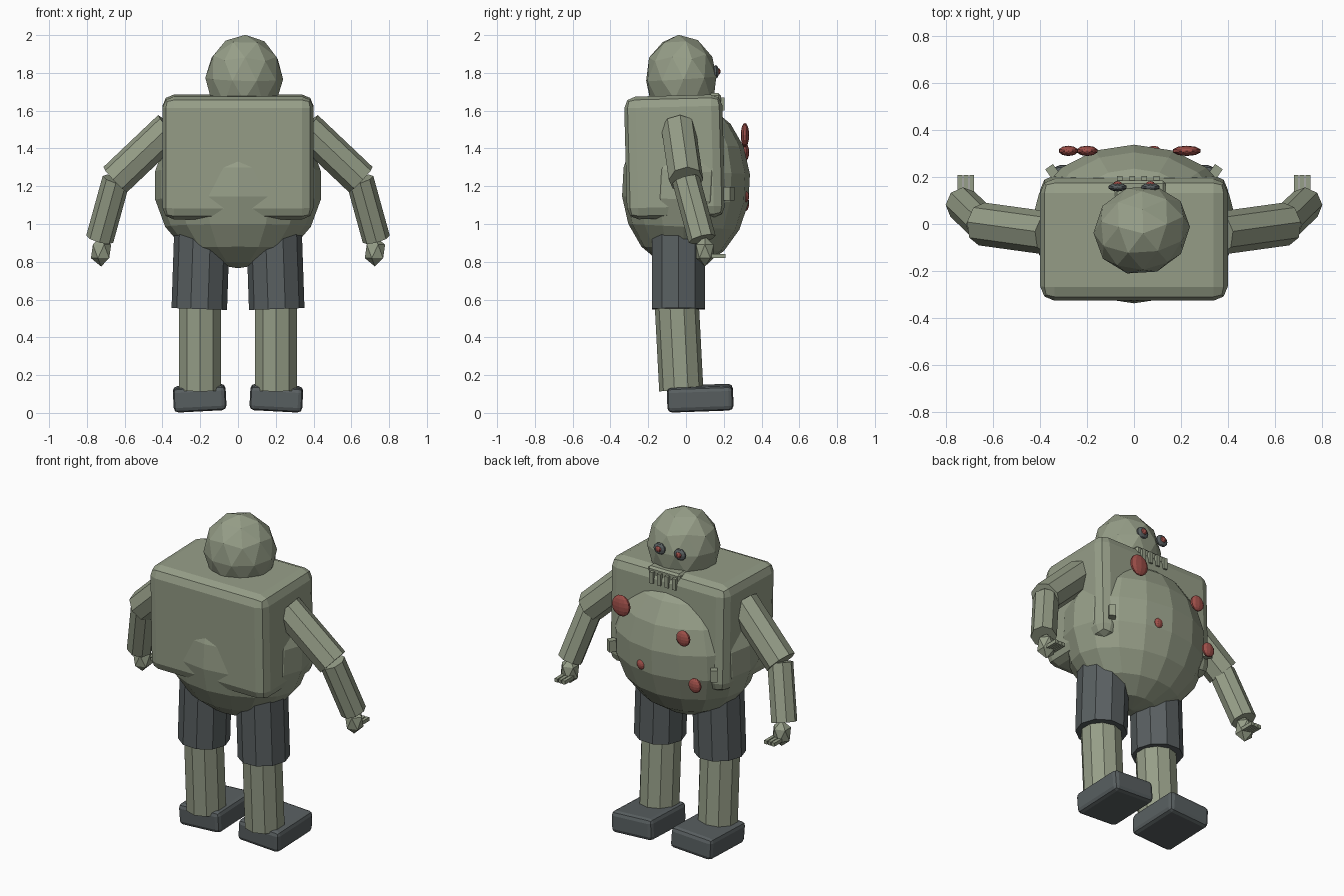
import bpy, math
from mathutils import Vector

if "Cube" in bpy.data.objects:
    bpy.data.objects.remove(bpy.data.objects["Cube"])


def material(name, rgb):
    m = bpy.data.materials.new(name)
    m.diffuse_color = (*rgb, 1)
    m.use_nodes = True
    m.node_tree.nodes["Principled BSDF"].inputs["Base Color"].default_value = m.diffuse_color
    return m


SKIN = material("sage green", (0.305, 0.342, 0.246))
DARK = material("slate grey", (0.10, 0.116, 0.12))
RED = material("dull red", (0.35, 0.08, 0.068))


def finish(name, mat, scale=(1, 1, 1), rot=(0, 0, 0)):
    o = bpy.context.object
    o.name = name
    o.scale = scale
    o.rotation_euler = [math.radians(a) for a in rot]
    o.data.materials.append(mat)
    bpy.ops.object.transform_apply(location=False, rotation=False, scale=True)
    return o


def box(name, loc, size, mat, rot=(0, 0, 0), bevel=0, segments=2):
    bpy.ops.mesh.primitive_cube_add(size=1, location=loc)
    o = finish(name, mat, size, rot)
    if bevel:
        b = o.modifiers.new("bevel", "BEVEL")
        b.width, b.segments = bevel, segments
    return o


def ball(name, loc, radii, mat, segs=8, rings=6, rot=(0, 0, 0)):
    bpy.ops.mesh.primitive_uv_sphere_add(segments=segs, ring_count=rings, radius=1, location=loc)
    return finish(name, mat, radii, rot)


def rock(name, loc, radii, mat, sub, rot=(0, 0, 0)):
    bpy.ops.mesh.primitive_ico_sphere_add(subdivisions=sub, radius=1, location=loc)
    return finish(name, mat, radii, rot)


def limb(name, a, b, radius, sides, mat):
    a, b = Vector(a), Vector(b)
    bpy.ops.mesh.primitive_cylinder_add(vertices=sides, radius=radius,
                                        depth=(b - a).length, location=(a + b) / 2)
    o = finish(name, mat)
    o.rotation_euler = (b - a).to_track_quat('Z', 'Y').to_euler()
    return o


# Trunk: bevelled back box and round belly
box("upper_body", (0, -0.06, 1.355), (0.8, 0.52, 0.65), SKIN, (1.5, 0, 0), 0.06)
ball("belly", (0, 0, 1.205), (0.445, 0.34, 0.44), SKIN, 16, 9, (-3, 0, 0))

# Head with sunken eyes
rock("head", (0.033, -0.025, 1.77), (0.208, 0.19, 0.232), SKIN, 2, (4, 0, 20))
for x in (-0.07, 0.07):
    ball("eye_socket", (x, 0.157, 1.805), (0.04, 0.018, 0.036), DARK, 10, 6)
    ball("pupil", (x, 0.17, 1.807), (0.02, 0.013, 0.018), RED)

# Jaw and lower teeth
box("jaw", (0.025, 0.12, 1.665), (0.22, 0.13, 0.055), SKIN, bevel=0.012, segments=1)
for i in range(4):
    box("tooth", (-0.06 + i * 0.052, 0.194, 1.635), (0.024, 0.022, 0.07), SKIN)

# Red sores on the belly
for x, z, r in ((0.225, 1.47, 0.062), (-0.2, 1.38, 0.046), (-0.28, 1.11, 0.042), (0.085, 1.145, 0.03)):
    ball("sore", (x, 0.312, z), (r, 0.022, r * 1.05), RED, 10, 8)

for s in (-1, 1):
    # Arm, palm and fingers
    limb("upper_arm", (s * 0.36, -0.04, 1.51), (s * 0.65, 0, 1.235), 0.092, 8, SKIN)
    limb("forearm", (s * 0.645, 0.0, 1.235), (s * 0.732, 0.085, 0.92), 0.074, 8, SKIN)
    rock("palm", (s * 0.725, 0.1, 0.855), (0.06, 0.055, 0.08), SKIN, 1)
    for i in range(3):
        box("finger", (s * (0.692 + 0.025 * i), 0.165, 0.83), (0.02, 0.09, 0.022), SKIN)
    # Small plate on the belly side
    box("side_plate", (s * 0.345, 0.22, 1.16), (0.04, 0.06, 0.07), SKIN, (0, 0, -s * 35))
    # Leg, short trousers and shoe
    limb("trouser_leg", (s * 0.19, -0.04, 0.99), (s * 0.205, -0.04, 0.55), 0.147, 10, DARK)
    limb("shin", (s * 0.2, -0.05, 0.6), (s * 0.2, -0.025, 0.12), 0.117, 10, SKIN)
    box("shoe", (s * 0.203, 0.075, 0.078), (0.28, 0.35, 0.13), DARK, (2, s * 3, 0), 0.025)
